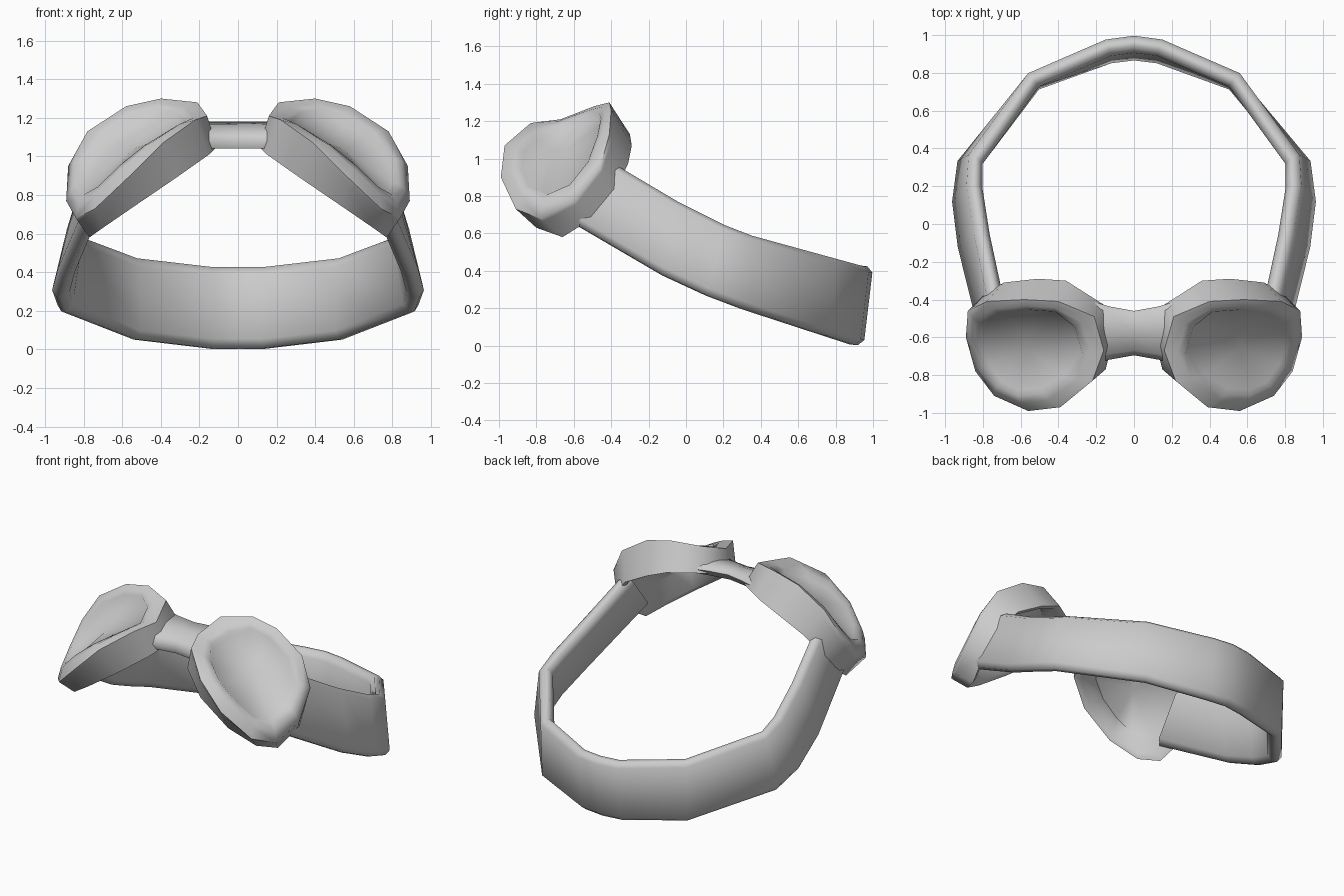
import bpy, bmesh, math
from mathutils import Vector

default_cube = bpy.data.objects.get("Cube")
if default_cube:
    bpy.data.objects.remove(default_cube, do_unlink=True)

grey = bpy.data.materials.new("plain_grey")
grey.use_nodes = True
tone = (0.6, 0.6, 0.6, 1)
grey.diffuse_color = tone
grey.node_tree.nodes["Principled BSDF"].inputs["Base Color"].default_value = tone


def points(*triples):
    """Turn hundredths of a unit into vectors."""
    return [Vector(t) / 100 for t in triples]


def middle(ring):
    return sum(ring, Vector()) / len(ring)


def shrink(ring, factor, shift=Vector()):
    c = middle(ring)
    return [c + (p - c) * factor + shift for p in ring]


def blend(ring_a, ring_b, t):
    return [a.lerp(b, t) for a, b in zip(ring_a, ring_b)]


def loft(name, rings, fan_caps=True, mirror=False, angle=62):
    """Skin a row of closed rings, cap both ends, and finish the object."""
    bm = bmesh.new()
    rows = [[bm.verts.new(p) for p in ring] for ring in rings]
    n = len(rows[0])
    for a, b in zip(rows, rows[1:]):
        for i in range(n):
            j = (i + 1) % n
            bm.faces.new((a[i], a[j], b[j], b[i]))
    for row, ring in ((rows[0], rings[0]), (rows[-1], rings[-1])):
        if fan_caps:
            hub = bm.verts.new(middle(ring))
            for i in range(n):
                bm.faces.new((row[i], row[(i + 1) % n], hub))
        else:
            bm.faces.new(row)
    bmesh.ops.recalc_face_normals(bm, faces=bm.faces)
    mesh = bpy.data.meshes.new(name)
    bm.to_mesh(mesh)
    bm.free()
    mesh.materials.append(grey)
    obj = bpy.data.objects.new(name, mesh)
    bpy.context.collection.objects.link(obj)
    bpy.ops.object.select_all(action='DESELECT')
    obj.select_set(True)
    bpy.context.view_layer.objects.active = obj
    bpy.ops.object.shade_smooth_by_angle(angle=math.radians(angle))
    if mirror:
        obj.modifiers.new("mirror", 'MIRROR')
    return obj


# Eyepieces: twelve-sided curved cups, open towards the face
lens = points((40, -47, 121), (53, -46, 118), (67, -48, 110), (78, -53, 97),
              (80, -62, 86), (77, -74, 81), (70, -84, 85), (61, -88, 94),
              (49, -87, 103), (37, -80, 110), (28, -68, 115), (32, -55, 119))
rim = points((40, -41, 130), (58, -40, 126), (78, -41, 113), (88, -46, 95),
             (89, -60, 77), (84, -78, 68), (74, -91, 73), (56, -99, 90),
             (39, -97, 107), (22, -83, 119), (16, -67, 121), (21, -49, 128))
back = points((36, -30, 113), (51, -29, 107), (69, -31, 97), (80, -38, 83),
              (82, -50, 68), (77, -66, 58), (70, -80, 63), (54, -88, 74),
              (32, -87, 89), (15, -77, 101), (11, -61, 105), (14, -44, 113))
facing = Vector((0.66, -0.26, 0.7)).normalized()
lip = [p + facing * 0.025 for p in blend(lens, rim, 0.2)]
crest = [p + facing * 0.025 for p in blend(lens, rim, 0.55)]
loft("eyepieces", [
    shrink(lens, 1, facing * -0.03),
    shrink(back, 0.9, facing * 0.01),
    back,
    blend(back, rim, 0.85),
    rim,
    crest,
    lip,
    lens,
], mirror=True)

# Bridge: a tilted rounded slab that flares where it meets the cups
slab = [(-0.46, 1.15), (-0.48, 1.18), (-0.58, 1.165), (-0.67, 1.13),
        (-0.695, 1.08), (-0.68, 1.04), (-0.58, 1.06), (-0.48, 1.11)]
sections = []
for x, flare in ((-0.21, 1.4), (-0.13, 1.2), (0, 1), (0.13, 1.2), (0.21, 1.4)):
    ring = [Vector((x, y, z)) for y, z in slab]
    c = middle(ring)
    sections.append([Vector((x, c.y + (p.y - c.y) * flare, p.z)) for p in ring])
loft("nose_bridge", sections, fan_caps=False)

# Strap: outer upper and lower edges of one half, from the cup to the rear
upper = points((77, -39, 98), (84, -5, 78), (88, 21, 65), (87, 37, 59),
               (56, 80, 47), (15, 98, 42), (0, 100, 42))
lower = points((81, -65, 69), (94, -13, 39), (97, 11, 28), (94, 33, 20),
               (56, 78, 5), (15, 93, 0), (0, 95, 0))


def both_sides(half):
    return half + [Vector((-p.x, p.y, p.z)) for p in reversed(half[:-1])]


upper, lower = both_sides(upper), both_sides(lower)
centres = blend(upper, lower, 0.5)
thick, soft, inner_soft = 0.09, 0.03, 0.045
strap = []
for i, (top, low) in enumerate(zip(upper, lower)):
    along = centres[min(i + 1, len(centres) - 1)] - centres[max(i - 1, 0)]
    down = (low - top).normalized()
    inward = down.cross(along).normalized()
    if inward.dot(Vector((0, 0.15, 0.4)) - centres[i]) < 0:
        inward.negate()
    width = (low - top).length
    outline = [(soft, 0), (width - soft, 0), (width, soft), (width, thick - soft),
               (width - inner_soft, thick), (inner_soft, thick),
               (0, thick - soft), (0, soft)]
    strap.append([top + down * d + inward * t for d, t in outline])
loft("head_strap", strap, fan_caps=False)
